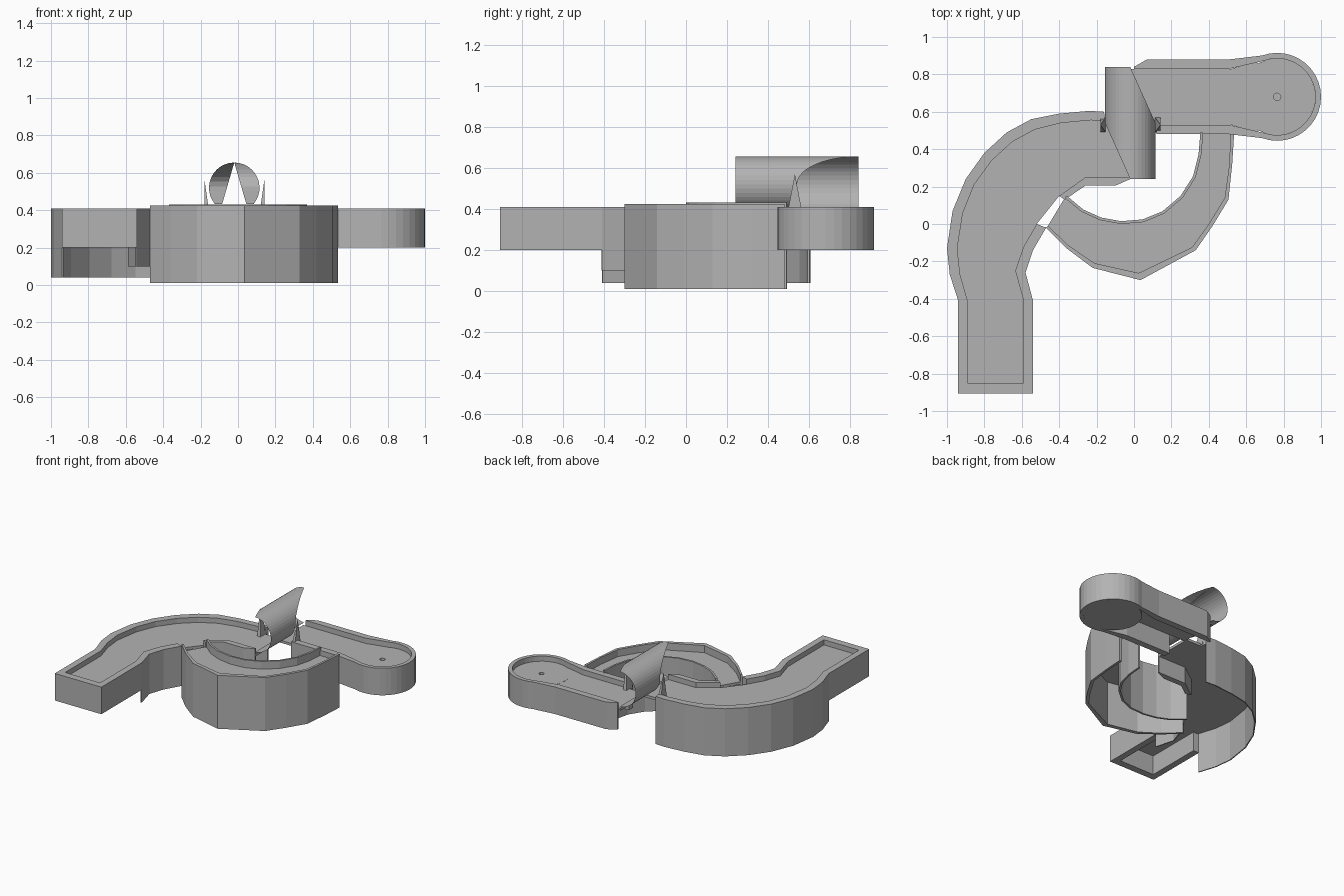
import bpy, bmesh, math

if "Cube" in bpy.data.objects:
    bpy.data.objects.remove(bpy.data.objects["Cube"])

grey = bpy.data.materials.new("plain_grey")
grey.diffuse_color = (0.45, 0.45, 0.45, 1)
grey.use_nodes = True
grey.node_tree.nodes["Principled BSDF"].inputs["Base Color"].default_value = grey.diffuse_color


def finish(name, bm):
    bmesh.ops.remove_doubles(bm, verts=bm.verts, dist=1e-5)
    bmesh.ops.recalc_face_normals(bm, faces=bm.faces)
    me = bpy.data.meshes.new(name)
    bm.to_mesh(me)
    bm.free()
    me.materials.append(grey)
    ob = bpy.data.objects.new(name, me)
    bpy.context.collection.objects.link(ob)
    return ob


def wall(name, a, b, z0, z1):
    """Wall between two plan polylines with equal point counts."""
    bm = bmesh.new()
    rows = [[bm.verts.new(v) for v in ((*p, z0), (*p, z1), (*q, z1), (*q, z0))]
            for p, q in zip(a, b)]
    for r, s in zip(rows, rows[1:]):
        for i in range(4):
            j = (i + 1) % 4
            bm.faces.new((r[i], r[j], s[j], s[i]))
    bm.faces.new(rows[0])
    bm.faces.new(rows[-1])
    return finish(name, bm)


def slab(name, pts, z0, z1):
    """Flat plate from a plan outline."""
    bm = bmesh.new()
    f = bm.faces.new([bm.verts.new((x, y, z0)) for x, y in pts])
    top = bmesh.ops.extrude_face_region(bm, geom=[f])["geom"]
    for v in top:
        if isinstance(v, bmesh.types.BMVert):
            v.co.z = z1
    bmesh.ops.triangulate(bm, faces=[f for f in bm.faces if len(f.verts) > 4])
    return finish(name, bm)


def offset(pts, d):
    """Shift a polyline sideways by d (positive is to the left)."""
    out = []
    for i, (x, y) in enumerate(pts):
        p, q = pts[max(i - 1, 0)], pts[min(i + 1, len(pts) - 1)]
        dx, dy = q[0] - p[0], q[1] - p[1]
        n = math.hypot(dx, dy)
        out.append((x - dy / n * d, y + dx / n * d))
    return out


def arc(cx, cy, r, a0, a1, n):
    return [(cx + r * math.cos(math.radians(a0 + (a1 - a0) * i / n)),
             cy + r * math.sin(math.radians(a0 + (a1 - a0) * i / n))) for i in range(n + 1)]


TOP, FLOOR, UNDER = 0.41, 0.37, 0.35

# straight starting lane
wall("start_curb",
     [(-.54, -.41), (-.54, -.905), (-.94, -.905), (-.94, -.41)],
     [(-.59, -.41), (-.59, -.85), (-.89, -.85), (-.89, -.41)], 0.2, TOP)
slab("start_floor", [(-.9, -.86), (-.58, -.86), (-.58, -.41), (-.9, -.41)], UNDER, FLOOR)

# big left bend
outer = [(-.94, -.41), (-.985, -.27), (-1, -.13), (-.97, .07), (-.9, .24), (-.8, .38),
         (-.68, .49), (-.55, .56), (-.4, .59), (-.24, .605), (-.16, .6)]
outer_in = [(-.89, -.41), (-.93, -.27), (-.945, -.13), (-.915, .06), (-.855, .21), (-.76, .34),
            (-.65, .44), (-.53, .505), (-.39, .54), (-.23, .555), (-.155, .55)]
wall("bend_outer_curb", outer, outer_in, UNDER, TOP)
wall("bend_outer_skirt", outer, offset(outer, -.008), 0.04, UNDER)
inner_a = [(-.54, -.41), (-.58, -.26), (-.54, -.14), (-.47, -.02)]
inner_a_in = [(-.59, -.41), (-.635, -.25), (-.59, -.12), (-.52, 0)]
wall("bend_inner_curb", inner_a, inner_a_in, UNDER, TOP)
wall("bend_inner_skirt", inner_a, offset(inner_a, .008), 0.1, UNDER)
inner_b = [(-.37, .13), (-.26, .205), (-.1, .205), (-.02, .24)]
inner_b_in = [(-.4, .15), (-.26, .25), (-.1, .25), (-.02, .25)]
wall("bend_end_curb", inner_b, inner_b_in, 0.22, TOP)
slab("bend_floor", outer_in + [(-.02, .55)] + inner_b_in[::-1] + inner_a_in[::-1], UNDER, FLOOR)

# lower side branch
b_out = [(-.47, -.02), (-.36, -.13), (-.22, -.235), (.035, -.3), (.33, -.14),
         (.42, -.01), (.505, .13), (.525, .32), (.535, .48)]
b_out_in = [(-.46, -.01), (-.35, -.115), (-.21, -.21), (.025, -.262), (.31, -.125),
            (.4, 0), (.485, .14), (.51, .32), (.515, .48)]
b_in = [(-.37, .14), (-.28, .065), (-.18, .02), (-.07, 0), (.05, .01), (.16, .055),
        (.26, .14), (.33, .25), (.36, .37), (.37, .49)]
wall("branch_outer_wall", b_out, b_out_in, 0.01, 0.425)
wall("branch_inner_wall", b_in, offset(b_in, .015), 0.01, 0.43)
slab("branch_floor", b_out_in + b_in[::-1], UNDER, FLOOR)

# finishing lane with round green
CX, CY = .765, .68
round_out = arc(CX, CY, .235, 110, -110, 22)
round_in = arc(CX, CY, .205, 110, -110, 22)
wall("finish_curb",
     [(0, .84), (.07, .88), (.51, .88)] + round_out + [(.51, .48), (.12, .48)],
     [(0, .83), (.07, .83), (.51, .83)] + round_in + [(.51, .53), (.12, .53)], 0.2, TOP)
slab("finish_floor", [(-.02, .83), (.52, .83), (.66, .87), (.66, .49), (.52, .53), (-.02, .53)],
     UNDER, FLOOR - .001)
green = slab("round_green", arc(CX, CY, .206, 0, 345, 23), 0.2, FLOOR)
cutter = slab("cup_cutter", arc(CX, CY, .02, 0, 330, 11), 0.27, 0.5)
cutter.hide_render = True
cutter.hide_viewport = True
mod = green.modifiers.new("cup", "BOOLEAN")
mod.operation = "DIFFERENCE"
mod.object = cutter

# corkscrew loop: a ribbon around a lengthwise axis
LX, LZ, R, N = -.02, .52, .135, 40
bm = bmesh.new()
prev = None
for i in range(N + 1):
    t = 2 * math.pi * i / N
    s, x, z = math.sin(t), LX + R * math.sin(t), LZ - R * math.cos(t)
    front, back = .24, .54
    if math.pi / 2 < t < math.pi:
        back = .54 + .3 * (1 - s)
    elif t >= math.pi:
        back = .84
        front = .24 + .3 * (-s if t < 1.5 * math.pi else 1)
    cur = [bm.verts.new((x, y, z)) for y in (front, back)]
    if prev:
        bm.faces.new((prev[0], cur[0], cur[1], prev[1]))
    prev = cur
finish("corkscrew_loop", bm)

# inner side fins of the loop, tapering to nothing at the top
for side, name in ((1, "right"), (-1, "left")):
    bm = bmesh.new()
    prev = None
    for i in range(13):
        u = i / 12
        a = u * math.radians(130)
        s = math.sin(min(a, math.pi / 2))
        y = .84 - .3 * s if side > 0 else .24 + .3 * s
        z = LZ + R * math.cos(a)
        k = (LZ + R - z) / .24
        cur = [bm.verts.new((LX + side * R * math.sin(a), y, z)),
               bm.verts.new((LX + side * .07 * k, y, z))]
        if prev:
            bm.faces.new((prev[0], cur[0], cur[1], prev[1]))
        prev = cur
    finish(name + "_loop_fin", bm)

# pointed guards beside the loop
for name, x, d in (("left_guard", -.18, .03), ("right_guard", .142, -.03)):
    bm = bmesh.new()
    tip = bm.verts.new((x, .53, .57))
    base = [bm.verts.new(v) for v in ((x, .49, .36), (x, .57, .36),
                                      (x + d, .57, .36), (x + d, .49, .36))]
    for i in range(4):
        bm.faces.new((base[i], base[(i + 1) % 4], tip))
    bm.faces.new(base)
    finish(name, bm)
